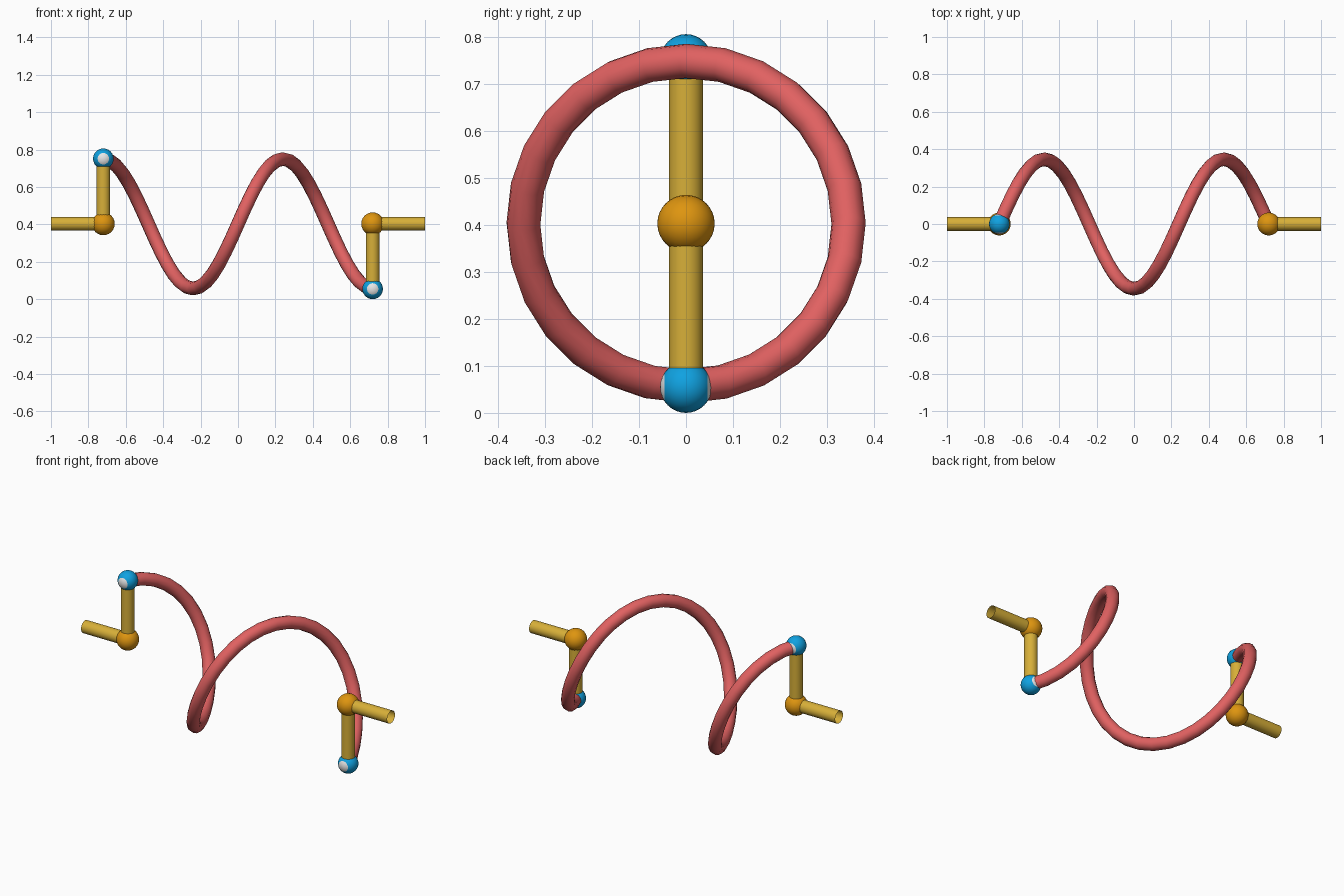
import bpy
from math import pi, sin, cos
from mathutils import Vector

cube = bpy.data.objects.get("Cube")
if cube:
    bpy.data.objects.remove(cube, do_unlink=True)


def material(name, rgb):
    m = bpy.data.materials.new(name)
    m.use_nodes = True
    m.diffuse_color = (*rgb, 1)
    m.node_tree.nodes["Principled BSDF"].inputs["Base Color"].default_value = (*rgb, 1)
    return m


RED = material("coral red", (0.75, 0.12, 0.12))
GOLD = material("gold", (0.68, 0.43, 0.04))
ORANGE = material("orange", (0.73, 0.30, 0.005))
BLUE = material("sky blue", (0.005, 0.36, 0.75))
WHITE = material("white", (0.8, 0.8, 0.8))

CENTRE = 0.403   # height of the axis
HELIX = 0.346    # helix radius
END = 0.72       # half length of the helix
TUBE = 0.0365


def finish(name, mat):
    ob = bpy.context.object
    ob.name = name
    ob.data.materials.append(mat)
    bpy.ops.object.shade_smooth()
    return ob


def ball(name, mat, location, radius):
    # Poles point along y so that the end spots are round
    bpy.ops.mesh.primitive_uv_sphere_add(segments=24, ring_count=16, radius=radius,
                                         location=location, rotation=(pi / 2, 0, 0))
    bpy.ops.object.transform_apply(location=False, rotation=True, scale=False)
    return finish(name, mat)


def pipe(name, a, b):
    # Open-ended round bar between two points
    a, b = Vector(a), Vector(b)
    bpy.ops.mesh.primitive_cylinder_add(
        vertices=24, radius=TUBE, depth=(b - a).length, end_fill_type='NOTHING',
        location=(a + b) / 2, rotation=(b - a).to_track_quat('Z', 'Y').to_euler())
    return finish(name, GOLD)


# Coil: one and a half turns along x
STEPS = 42
curve = bpy.data.curves.new("coil", 'CURVE')
curve.dimensions = '3D'
curve.bevel_depth = TUBE
curve.bevel_resolution = 4
spline = curve.splines.new('POLY')
spline.points.add(STEPS)
for i, p in enumerate(spline.points):
    t = 3 * pi * i / STEPS
    p.co = (-END + 2 * END * i / STEPS, HELIX * sin(t), CENTRE + HELIX * cos(t), 1)
coil = bpy.data.objects.new("coil", curve)
bpy.context.collection.objects.link(coil)
bpy.ops.object.select_all(action='DESELECT')
coil.select_set(True)
bpy.context.view_layer.objects.active = coil
bpy.ops.object.convert(target='MESH')
finish("coil", RED)

# Crank at each end: the right one rises, the left one drops
for side, s in (("right", -1), ("left", 1)):
    hub = (s * END, 0, CENTRE)
    tip = (s * END, 0, CENTRE - s * (HELIX + 0.002))
    pipe(side + "_axle", hub, (s, 0, CENTRE))
    pipe(side + "_crank_arm", hub, tip)
    ball(side + "_hub_ball", ORANGE, hub, 0.061)
    joint = ball(side + "_joint_ball", BLUE, tip, 0.055)
    # White spots on the front and back of the joint
    joint.data.materials.append(WHITE)
    for f in joint.data.polygons:
        f.material_index = int(abs(f.normal.y) > 0.87)
